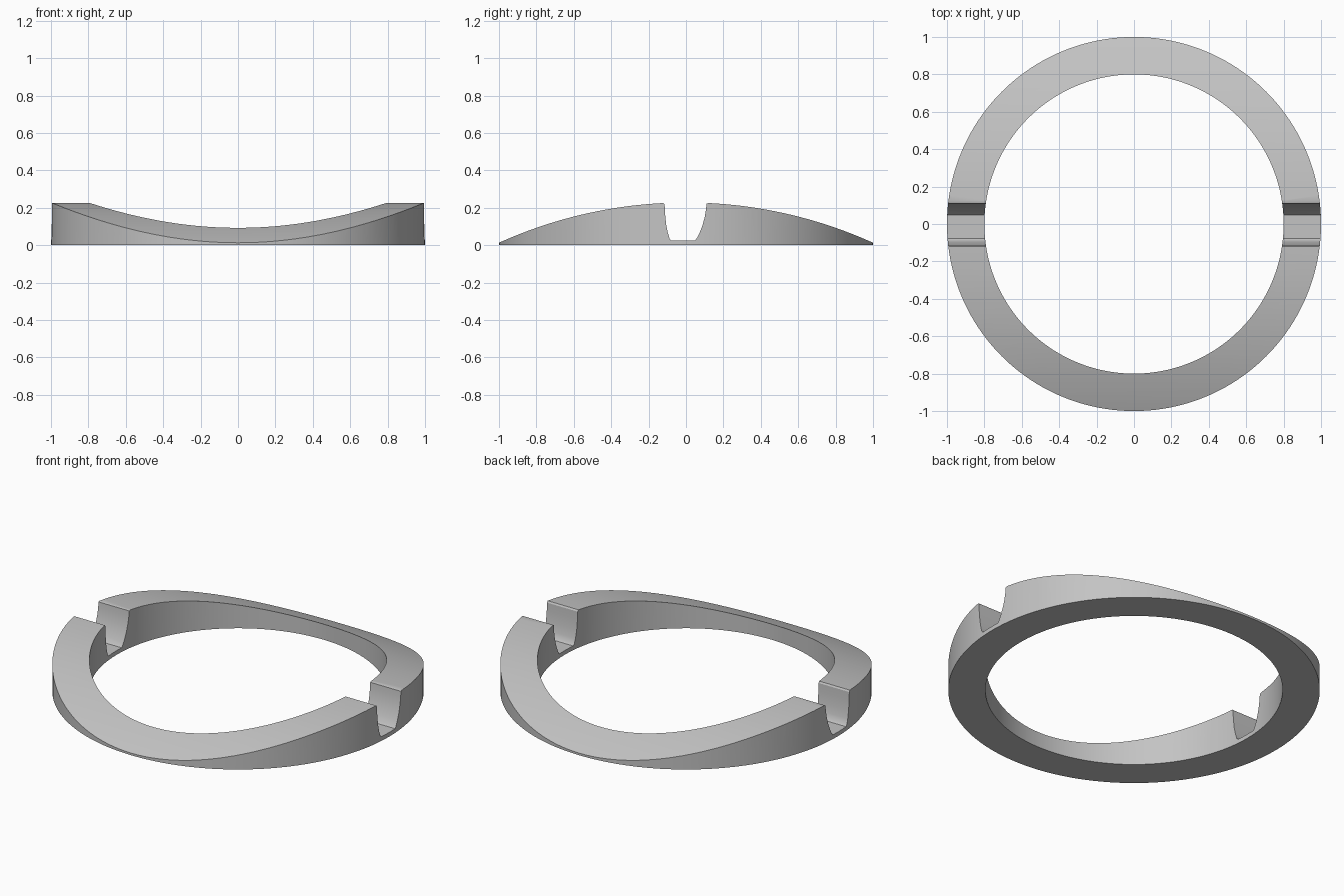
import bpy, bmesh
from math import sin, cos, sqrt, radians, tau

cube = bpy.data.objects.get("Cube")
if cube:
    bpy.data.objects.remove(cube, do_unlink=True)

SEGMENTS = 160
OUTER, INNER = 1.0, 0.8
CROWN_Z, CROWN_R = 0.228, 2.43   # arched top surface
SLOT_FLOOR = 0.025

grey = bpy.data.materials.new("plain grey")
grey.use_nodes = True
colour = (0.55, 0.55, 0.55, 1)
grey.diffuse_color = colour
grey.node_tree.nodes["Principled BSDF"].inputs["Base Color"].default_value = colour


def make_object(name, bm):
    bmesh.ops.recalc_face_normals(bm, faces=bm.faces)
    mesh = bpy.data.meshes.new(name)
    bm.to_mesh(mesh)
    bm.free()
    mesh.materials.append(grey)
    obj = bpy.data.objects.new(name, mesh)
    bpy.context.collection.objects.link(obj)
    return obj


def crown(y):
    return CROWN_Z - CROWN_R + sqrt(CROWN_R ** 2 - y * y)


# Ring blank: a rectangular section swept round the z axis
bm = bmesh.new()
section = [(INNER, 0), (OUTER, 0), (OUTER, 0.4), (INNER, 0.4)]
loops = []
for i in range(SEGMENTS):
    a = tau * i / SEGMENTS
    loops.append([bm.verts.new((r * cos(a), r * sin(a), z)) for r, z in section])
for i, loop in enumerate(loops):
    after = loops[(i + 1) % SEGMENTS]
    for k in range(4):
        j = (k + 1) % 4
        bm.faces.new((loop[k], loop[j], after[j], after[k]))
ring = make_object("slotted_ring", bm)

# Side outline: arched top with a curved-wall slot, extruded along x
STEPS = 28
arch = [0.12 + (1.04 - 0.12) * i / STEPS for i in range(STEPS + 1)]
front_wall = [(-0.114, 0.216), (-0.112, 0.17), (-0.106, 0.11),
              (-0.097, 0.065), (-0.087, 0.034), (-0.078, SLOT_FLOOR)]
back_wall = [(0.048, SLOT_FLOOR), (0.056, 0.034), (0.072, 0.065),
             (0.088, 0.105), (0.1, 0.15), (0.107, 0.19), (0.11, 0.222)]
outline = [(-1.04, -0.1)] + [(-y, crown(y)) for y in reversed(arch)]
outline += front_wall + back_wall
outline += [(y, crown(y)) for y in arch] + [(1.04, -0.1)]
bm = bmesh.new()
face = bm.faces.new([bm.verts.new((-1.2, y, z)) for y, z in outline])
swept = bmesh.ops.extrude_face_region(bm, geom=[face])["geom"]
bmesh.ops.translate(bm, vec=(2.4, 0, 0),
                    verts=[v for v in swept if isinstance(v, bmesh.types.BMVert)])
cutter = make_object("outline_cutter", bm)
cutter.hide_render = True

# Trim the ring to the side outline
trim = ring.modifiers.new("trim", 'BOOLEAN')
trim.operation = 'INTERSECT'
trim.solver = 'EXACT'
trim.object = cutter
bpy.ops.object.select_all(action='DESELECT')
ring.select_set(True)
bpy.context.view_layer.objects.active = ring
bpy.ops.object.modifier_apply(modifier=trim.name)
bpy.data.objects.remove(cutter, do_unlink=True)
bpy.ops.object.shade_smooth_by_angle(angle=radians(30))
